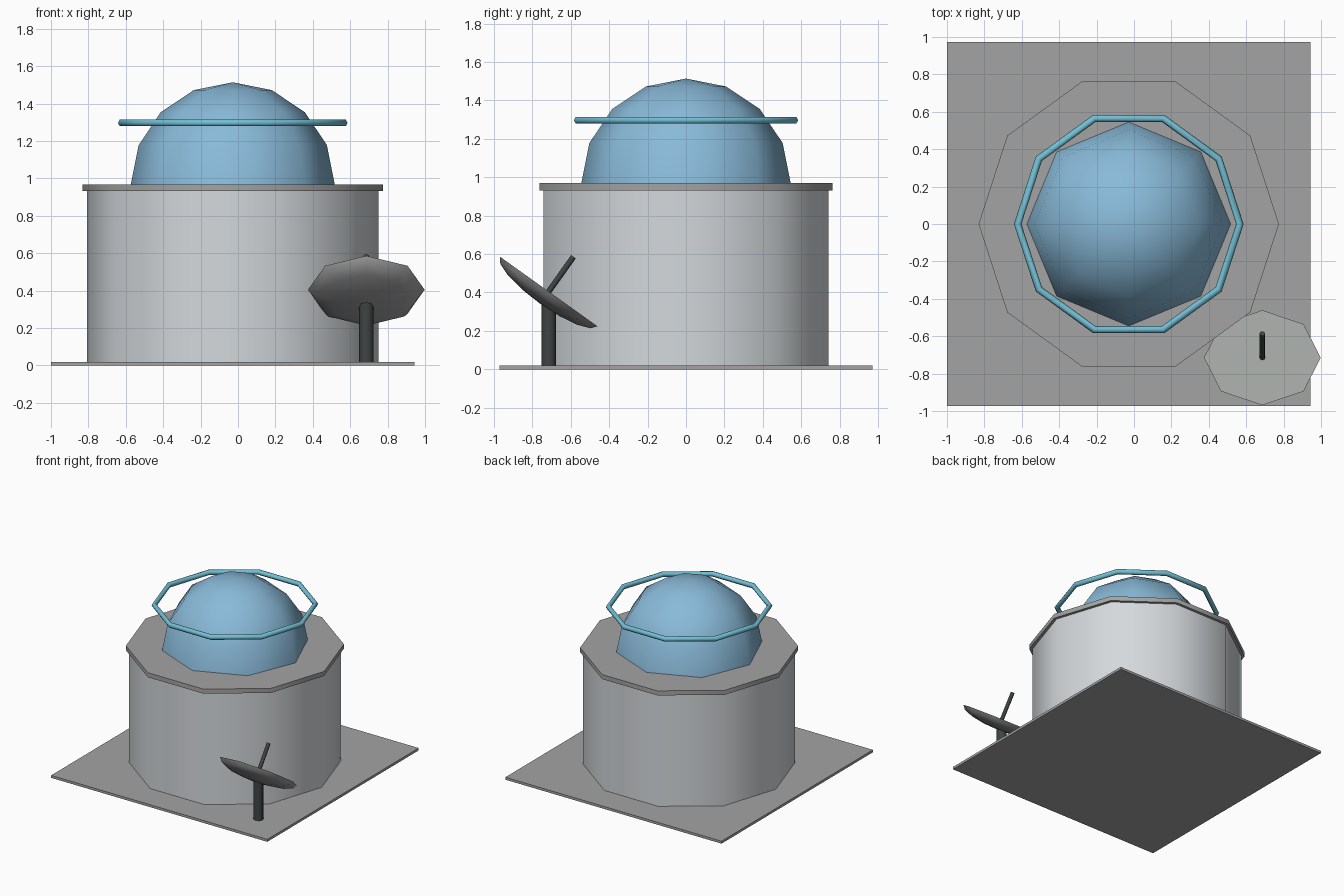
import bpy
import bmesh
from math import radians, pi, sin, cos
from mathutils import Matrix, Vector

if "Cube" in bpy.data.objects:
    bpy.data.objects.remove(bpy.data.objects["Cube"], do_unlink=True)


def material(name, rgb):
    mat = bpy.data.materials.new(name)
    mat.use_nodes = True
    color = (*rgb, 1)
    mat.diffuse_color = color
    mat.node_tree.nodes["Principled BSDF"].inputs["Base Color"].default_value = color
    return mat


pale_grey = material("pale grey", (0.66, 0.69, 0.71))
mid_grey = material("mid grey", (0.36, 0.37, 0.36))
dark_grey = material("dark grey", (0.05, 0.06, 0.058))
dome_blue = material("dome blue", (0.25, 0.49, 0.69))
ring_teal = material("ring teal", (0.17, 0.52, 0.66))

CENTER_X = -0.028
DISH_POS = Vector((0.686, -0.715, 0.405))
DISH_TILT = Matrix.Rotation(radians(-35.5), 4, 'X')


def finish(bm, name, mat, matrix=Matrix(), angle=50):
    bmesh.ops.recalc_face_normals(bm, faces=bm.faces)
    mesh = bpy.data.meshes.new(name)
    bm.to_mesh(mesh)
    bm.free()
    mesh.materials.append(mat)
    obj = bpy.data.objects.new(name, mesh)
    obj.matrix_world = matrix
    bpy.context.collection.objects.link(obj)
    bpy.ops.object.select_all(action='DESELECT')
    obj.select_set(True)
    bpy.context.view_layer.objects.active = obj
    bpy.ops.object.shade_smooth_by_angle(angle=radians(angle))
    return obj


def cylinder(name, mat, sides, radius, bottom, top, matrix):
    bm = bmesh.new()
    bmesh.ops.create_cone(bm, cap_ends=True, segments=sides,
                          radius1=radius, radius2=radius, depth=top - bottom,
                          matrix=Matrix.Translation((0, 0, (bottom + top) / 2))
                          @ Matrix.Rotation(pi / 2, 4, 'Z'))
    return finish(bm, name, mat, matrix)


def half_ball(name, mat, radius, height, matrix):
    """Eight-sided upper half of a sphere, closed by a flat cap."""
    bm = bmesh.new()
    bmesh.ops.create_uvsphere(bm, u_segments=8, v_segments=8, radius=radius)
    below = [v for v in bm.verts if v.co.z < -0.001]
    bmesh.ops.delete(bm, geom=below, context='VERTS')
    bmesh.ops.holes_fill(bm, edges=[e for e in bm.edges if e.is_boundary])
    bmesh.ops.scale(bm, vec=(1, 1, height / radius), verts=bm.verts)
    return finish(bm, name, mat, matrix)


# Ground plate
bm = bmesh.new()
bmesh.ops.create_cube(bm, size=1, matrix=Matrix.Translation((CENTER_X, 0, 0.01))
                      @ Matrix.Diagonal((1.944, 1.944, 0.02, 1)))
finish(bm, "ground_plate", mid_grey)

# Building drum, roof slab and dome
axis = Matrix.Translation((CENTER_X, 0, 0))
cylinder("drum_wall", pale_grey, 10, 0.78, 0.015, 0.935, axis)
cylinder("roof_slab", mid_grey, 10, 0.803, 0.932, 0.969, axis)
half_ball("dome", dome_blue, 0.545, 0.545, axis @ Matrix.Translation((0, 0, 0.969)))

# Floating ring: hexagonal section swept round ten corners
bm = bmesh.new()
loops = []
for i in range(10):
    turn = 2 * pi * i / 10
    loop = []
    for j in range(6):
        a = 2 * pi * j / 6
        r = 0.594 + 0.02 * cos(a)
        loop.append(bm.verts.new((r * cos(turn), r * sin(turn), 0.02 * sin(a))))
    loops.append(loop)
for i in range(10):
    here, after = loops[i], loops[(i + 1) % 10]
    for j in range(6):
        k = (j + 1) % 6
        bm.faces.new((here[j], after[j], after[k], here[k]))
finish(bm, "halo_ring", ring_teal, axis @ Matrix.Translation((0, 0, 1.297)), angle=65)

# Antenna: post, tilted dish and feed rod
tilted = Matrix.Translation(DISH_POS) @ DISH_TILT
cylinder("antenna_post", dark_grey, 8, 0.038, 0.015, 0.35,
         Matrix.Translation((DISH_POS.x, DISH_POS.y, 0)))
half_ball("antenna_dish", mid_grey, 0.312, 0.078, tilted @ Matrix.Rotation(pi, 4, 'X'))
cylinder("antenna_feed_rod", dark_grey, 8, 0.015, -0.02, 0.222, tilted)
